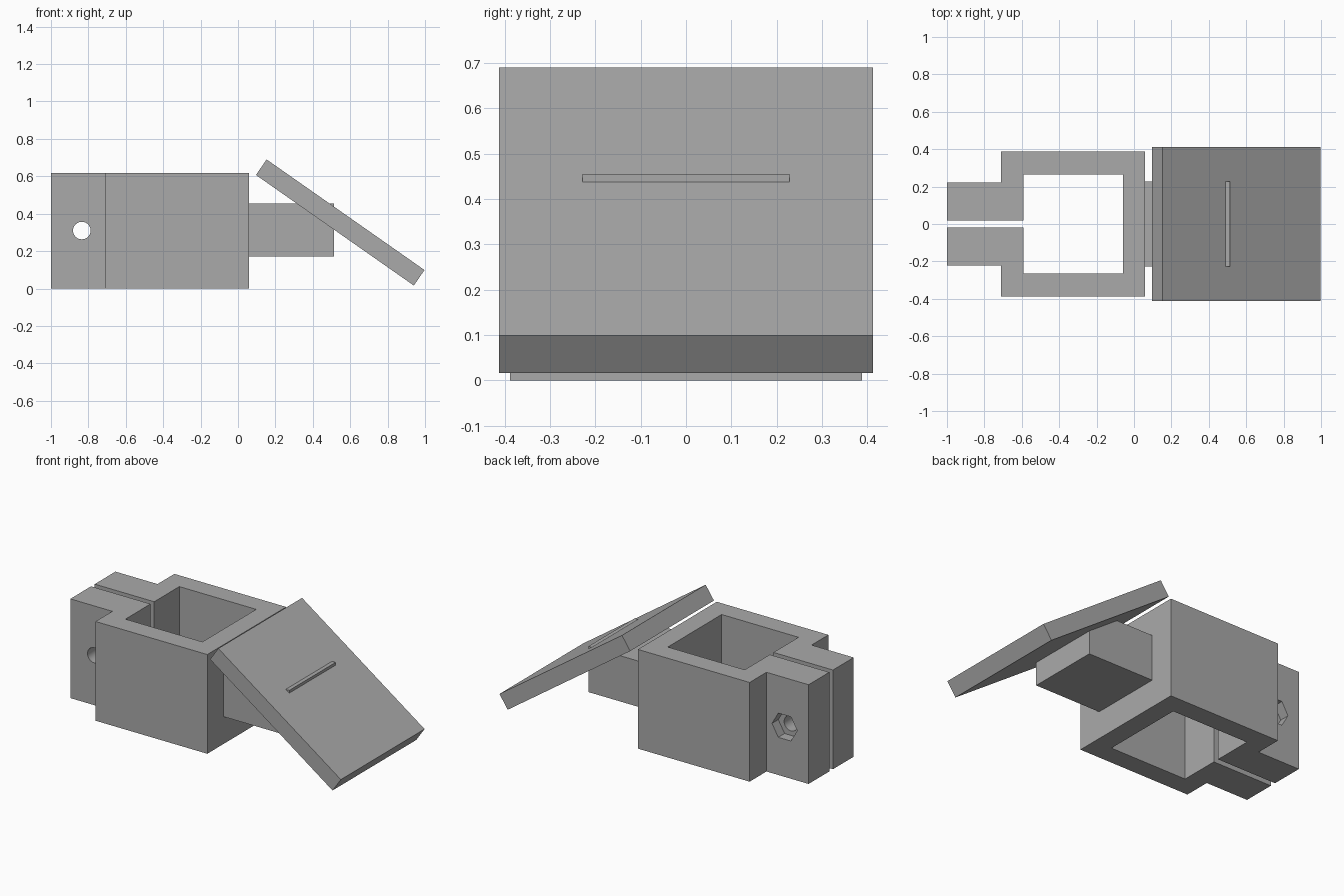
import bpy, bmesh, math
from mathutils import Vector

cube = bpy.data.objects.get("Cube")
if cube:
    bpy.data.objects.remove(cube, do_unlink=True)

grey = bpy.data.materials.new("plain grey")
grey.use_nodes = True
colour = (0.4, 0.4, 0.4, 1)
grey.diffuse_color = colour
grey.node_tree.nodes["Principled BSDF"].inputs["Base Color"].default_value = colour


def prism(name, outline, sweep):
    """Flat outline swept along a vector into a solid."""
    bm = bmesh.new()
    face = bm.faces.new([bm.verts.new(p) for p in outline])
    new = bmesh.ops.extrude_face_region(bm, geom=[face])["geom"]
    moved = [v for v in new if isinstance(v, bmesh.types.BMVert)]
    bmesh.ops.translate(bm, verts=moved, vec=Vector(sweep))
    bmesh.ops.recalc_face_normals(bm, faces=bm.faces)
    mesh = bpy.data.meshes.new(name)
    bm.to_mesh(mesh)
    bm.free()
    mesh.materials.append(grey)
    obj = bpy.data.objects.new(name, mesh)
    bpy.context.collection.objects.link(obj)
    return obj


def bore(target, name, sides, radius, y0, y1):
    """Cut a straight hole along y through the clamp ears."""
    ring = []
    for i in range(sides):
        a = math.tau * i / sides
        ring.append((-0.835 + radius * math.cos(a), y0, 0.31 + radius * math.sin(a)))
    cutter = prism(name, ring, (0, y1 - y0, 0))
    cutter.hide_render = True
    mod = target.modifiers.new(name, "BOOLEAN")
    mod.operation = "DIFFERENCE"
    mod.solver = "EXACT"
    mod.object = cutter
    bpy.context.view_layer.objects.active = target
    bpy.ops.object.modifier_apply(modifier=name)
    bpy.data.objects.remove(cutter, do_unlink=True)


# Split square clamp with two ears, mirrored across y
half = [(-0.06, 0.265), (-0.59, 0.265), (-0.59, 0.018), (-1, 0.018),
        (-1, 0.222), (-0.71, 0.222), (-0.71, 0.388), (0.06, 0.388)]
outline = half + [(x, -y) for x, y in reversed(half)]
clamp = prism("clamp_body", [(x, y, 0) for x, y in outline], (0, 0, 0.618))

# Bolt hole through both ears and hexagonal nut pocket at the back
bore(clamp, "bolt_hole", 32, 0.047, -0.5, 0.5)
bore(clamp, "nut_pocket", 6, 0.087, 0.16, 0.5)
bpy.ops.object.select_all(action="DESELECT")
clamp.select_set(True)
bpy.context.view_layer.objects.active = clamp
bpy.ops.object.shade_smooth_by_angle(angle=math.radians(30))

# Support arm, its top corner just breaking through the plate
prism("support_arm", [(0.05, -0.228, 0.17), (0.513, -0.228, 0.17),
                      (0.513, -0.228, 0.455), (0.05, -0.228, 0.455)], (0, 0.456, 0))

# Tilted plate
prism("tilted_plate", [(0.153, -0.412, 0.69), (0.096, -0.412, 0.607),
                       (0.94, -0.412, 0.016), (0.997, -0.412, 0.099)], (0, 0.824, 0))
